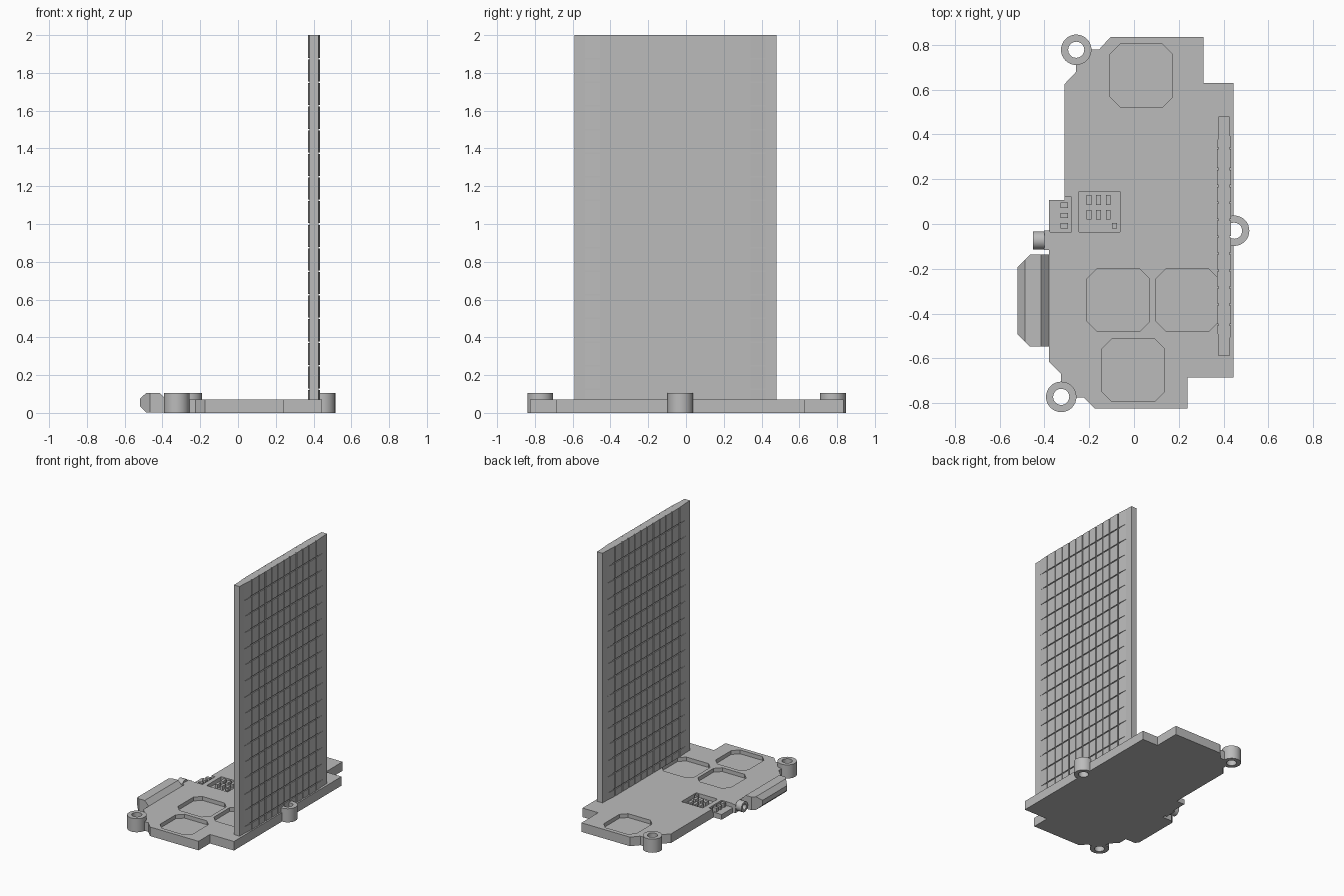
import bpy, bmesh, math
from mathutils import Vector, Matrix

if "Cube" in bpy.data.objects:
    bpy.data.objects.remove(bpy.data.objects["Cube"])

grey = bpy.data.materials.new("plain_grey")
grey.diffuse_color = (0.5, 0.5, 0.5, 1)
grey.use_nodes = True
grey.node_tree.nodes["Principled BSDF"].inputs["Base Color"].default_value = grey.diffuse_color


def finish(bm, name, smooth=False):
    bmesh.ops.recalc_face_normals(bm, faces=bm.faces)
    mesh = bpy.data.meshes.new(name)
    bm.to_mesh(mesh)
    bm.free()
    mesh.materials.append(grey)
    ob = bpy.data.objects.new(name, mesh)
    bpy.context.collection.objects.link(ob)
    if smooth:
        bpy.ops.object.select_all(action='DESELECT')
        ob.select_set(True)
        bpy.context.view_layer.objects.active = ob
        bpy.ops.object.shade_smooth_by_angle(angle=math.radians(35))
    return ob


def prism(bm, points, z0, z1):
    """Extrude an outline in the xy plane from z0 to z1."""
    low = [bm.verts.new((x, y, z0)) for x, y in points]
    high = [bm.verts.new((x, y, z1)) for x, y in points]
    n = len(points)
    bm.faces.new(low)
    bm.faces.new(high)
    for i in range(n):
        j = (i + 1) % n
        bm.faces.new((low[i], low[j], high[j], high[i]))


def rect(x0, x1, y0, y1, c=0.0):
    """Rectangle outline, with cut corners when c is set."""
    if c == 0:
        return [(x0, y0), (x1, y0), (x1, y1), (x0, y1)]
    return [(x0 + c, y0), (x1 - c, y0), (x1, y0 + c), (x1, y1 - c),
            (x1 - c, y1), (x0 + c, y1), (x0, y1 - c), (x0, y0 + c)]


def circle(cx, cy, r, n=32):
    return [(cx + r * math.cos(2 * math.pi * i / n),
             cy + r * math.sin(2 * math.pi * i / n)) for i in range(n)]


def tube(bm, r_out, r_in, z0, z1, matrix, n=32):
    """Hollow cylinder along local z."""
    loops = []
    for r, z in ((r_out, z0), (r_out, z1), (r_in, z1), (r_in, z0)):
        loops.append([bm.verts.new(matrix @ Vector((x, y, z)))
                      for x, y in circle(0, 0, r, n)])
    for k in range(4):
        a, b = loops[k], loops[(k + 1) % 4]
        for i in range(n):
            j = (i + 1) % n
            bm.faces.new((a[i], a[j], b[j], b[i]))


TOP = 0.07
FLOOR = 0.04
RINGS = [(-0.258, 0.778), (-0.325, -0.772), (0.447, -0.03)]

# Base plate with stepped outline and arms to the corner rings
bm = bmesh.new()
prism(bm, [(-0.105, 0.835), (0.31, 0.835), (0.31, 0.63), (0.445, 0.63),
           (0.445, -0.685), (0.24, -0.685), (0.24, -0.825), (-0.175, -0.825),
           (-0.225, -0.775), (-0.325, -0.775), (-0.325, -0.67),
           (-0.38, -0.615), (-0.38, 0.107), (-0.31, 0.107), (-0.31, 0.625),
           (-0.258, 0.68), (-0.258, 0.78), (-0.155, 0.78)], 0, TOP)
base = finish(bm, "base_plate")

# Cutter for the recesses and the ring holes
bm = bmesh.new()
for x, y in ((-0.107, 0.523), (-0.21, -0.48), (0.098, -0.48), (-0.143, -0.793)):
    prism(bm, rect(x, x + 0.28, y, y + 0.28, 0.045), FLOOR, 0.2)
prism(bm, rect(-0.245, -0.063, -0.035, 0.145), FLOOR, 0.2)
prism(bm, rect(-0.42, -0.28, -0.035, 0.12), FLOOR, 0.2)
for x, y in RINGS:
    prism(bm, circle(x, y, 0.036), -0.1, 0.2)
cutter = finish(bm, "recess_cutter")
cutter.hide_render = True
cutter.hide_set(True)
cut = base.modifiers.new("recesses", 'BOOLEAN')
cut.operation = 'DIFFERENCE'
cut.solver = 'EXACT'
cut.object = cutter

# Mounting rings
for x, y in RINGS:
    bm = bmesh.new()
    tube(bm, 0.068, 0.036, 0, 0.105, Matrix.Translation((x, y, 0)))
    finish(bm, "mounting_ring", True)

# Small posts inside the two equipment recesses
bm = bmesh.new()
for x in (-0.2, -0.158, -0.115):
    for y in (0.107, 0.041):
        prism(bm, rect(x - 0.011, x + 0.011, y - 0.022, y + 0.022), FLOOR, TOP)
prism(bm, rect(-0.098, -0.076, -0.02, 0.004), FLOOR, TOP)
for y in (0.083, 0.038, -0.008):
    prism(bm, rect(-0.328, -0.295, y - 0.012, y + 0.012), FLOOR, TOP)
finish(bm, "recess_posts")

# Side connector: chamfered bar with clipped outer corners
bm = bmesh.new()
profile = [(-0.52, 0.035), (-0.487, 0.003), (-0.38, 0.003), (-0.37, 0.02),
           (-0.37, 0.068), (-0.38, 0.07), (-0.415, 0.105), (-0.487, 0.105),
           (-0.52, 0.073)]
ends = [[bm.verts.new((x, y, z)) for x, z in profile] for y in (-0.548, -0.137)]
for end in ends:
    bm.faces.new(end)
for i in range(len(profile)):
    j = (i + 1) % len(profile)
    bm.faces.new((ends[0][i], ends[0][j], ends[1][j], ends[1][i]))
for y, s in ((-0.548, -1), (-0.137, 1)):
    result = bmesh.ops.bisect_plane(
        bm, geom=bm.verts[:] + bm.edges[:] + bm.faces[:],
        plane_co=(-0.465, y, 0), plane_no=(-1, s, 0), clear_outer=True)
    edges = [e for e in result["geom_cut"] if isinstance(e, bmesh.types.BMEdge)]
    bmesh.ops.holes_fill(bm, edges=edges, sides=0)
finish(bm, "side_connector")

# Round socket beside the connector
bm = bmesh.new()
prism(bm, rect(-0.402, -0.375, -0.115, -0.028), 0.005, TOP)
finish(bm, "socket_mount")
bm = bmesh.new()
turn = Matrix.Translation((-0.4, -0.073, 0.05)) @ Matrix.Rotation(-math.pi / 2, 4, 'Y')
tube(bm, 0.04, 0.022, 0, 0.05, turn, 24)
finish(bm, "round_socket", True)

# Upright panel core
bm = bmesh.new()
prism(bm, rect(0.378, 0.427, -0.59, 0.48), FLOOR, 2.0)
finish(bm, "panel_core")

# Grid of thin tiles on both panel faces; the outer columns taper to the core
bm = bmesh.new()
columns = [-0.54, -0.45, -0.36] + [-0.283 + 0.0755 * i for i in range(8)] + [0.338, 0.425]
rows = [TOP] + [0.125 * k for k in range(1, 17)]
GAP = 0.004
for c in range(len(columns) - 1):
    y0, y1 = columns[c] + GAP, columns[c + 1] - GAP
    t0 = 0.0005 if c == 0 else 0.007
    t1 = 0.0005 if c == len(columns) - 2 else 0.007
    for r in range(len(rows) - 1):
        z0 = rows[r] + (GAP if r else 0)
        z1 = rows[r + 1] - (GAP if r < len(rows) - 2 else 0)
        for x, s in ((0.378, -1), (0.427, 1)):
            prism(bm, [(x, y0), (x + s * t0, y0), (x + s * t1, y1), (x, y1)], z0, z1)
finish(bm, "panel_tiles")
